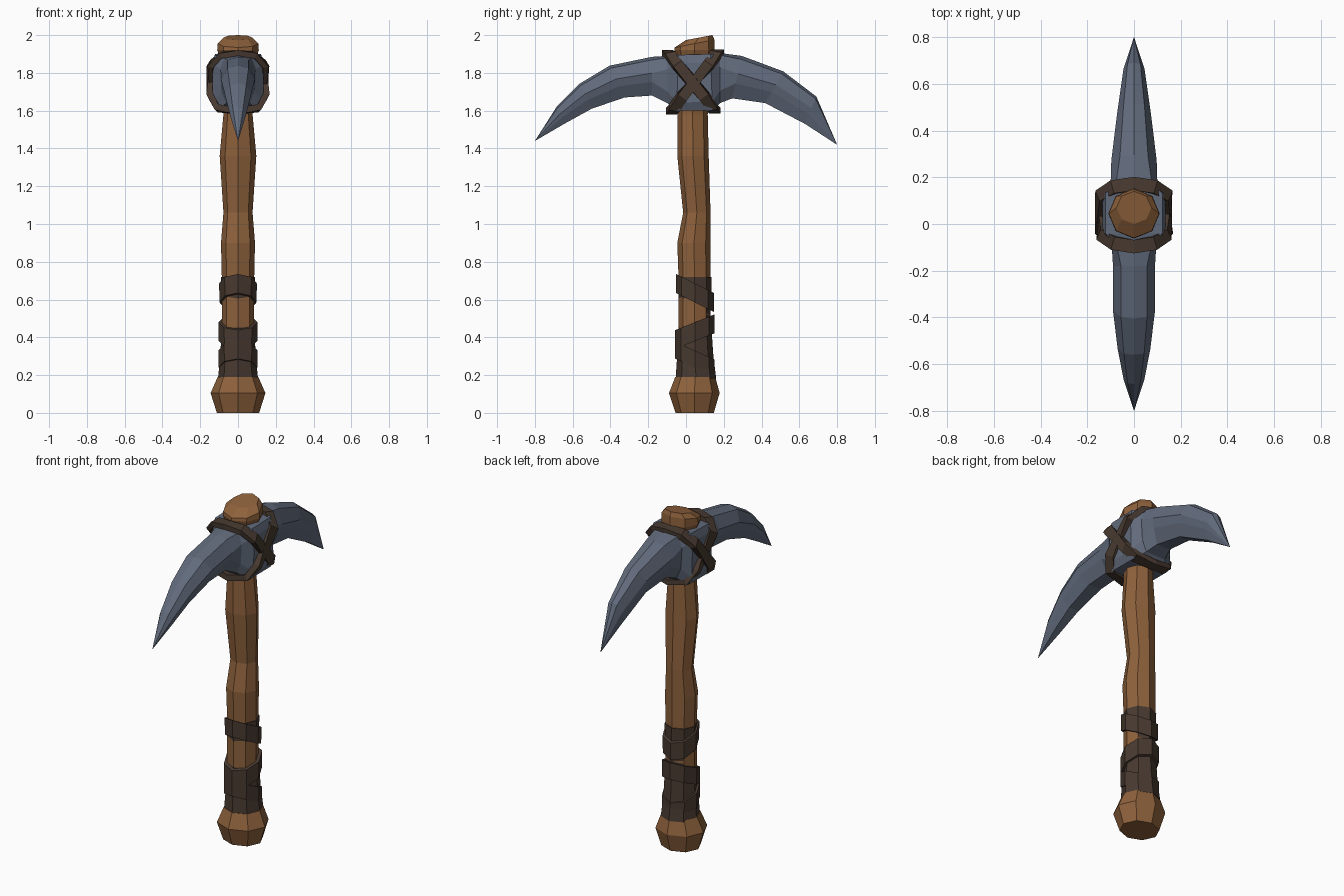
import bpy, bmesh, math
from mathutils import Vector

if "Cube" in bpy.data.objects:
    bpy.data.objects.remove(bpy.data.objects["Cube"])


def material(name, rgb):
    m = bpy.data.materials.new(name)
    m.diffuse_color = (*rgb, 1)
    m.use_nodes = True
    m.node_tree.nodes["Principled BSDF"].inputs["Base Color"].default_value = m.diffuse_color
    return m


WOOD = material("wood", (0.27, 0.12, 0.045))
SLATE = material("slate", (0.12, 0.145, 0.2))
LEATHER = material("leather", (0.065, 0.042, 0.03))


def loft(name, rings, mat, closed=False):
    """Skin equal-length rings of points; cap the ends or close the loop."""
    bm = bmesh.new()
    vs = [[bm.verts.new(p) for p in r] for r in rings]
    n, m = len(vs[0]), len(vs)
    for i in range(m if closed else m - 1):
        a, b = vs[i], vs[(i + 1) % m]
        for j in range(n):
            k = (j + 1) % n
            bm.faces.new((a[j], a[k], b[k], b[j]))
    if not closed:
        bm.faces.new(vs[0])
        bm.faces.new(vs[-1])
    bmesh.ops.remove_doubles(bm, verts=bm.verts[:], dist=0.0005)
    bmesh.ops.recalc_face_normals(bm, faces=bm.faces[:])
    me = bpy.data.meshes.new(name)
    bm.to_mesh(me)
    bm.free()
    me.materials.append(mat)
    ob = bpy.data.objects.new(name, me)
    bpy.context.collection.objects.link(ob)
    return ob


def ring(z, rx, y0, y1, slope=0.0, sides=8):
    """Oval ring around the shaft, spanning y0..y1 and tilted by slope."""
    out = []
    for i in range(sides):
        a = 2 * math.pi * i / sides
        dy = (y1 - y0) / 2 * math.sin(a)
        out.append((rx * math.cos(a), (y0 + y1) / 2 + dy, z + slope * dy))
    return out


# Wooden shaft with slanted top knob
loft("handle", [ring(*r) for r in (
    (0.15, 0.085, -0.04, 0.13), (0.73, 0.086, -0.04, 0.13),
    (0.90, 0.09, -0.046, 0.13), (1.06, 0.077, -0.015, 0.13),
    (1.36, 0.097, -0.046, 0.12), (1.58, 0.077, -0.045, 0.115),
    (1.88, 0.095, -0.05, 0.145), (1.92, 0.11, -0.062, 0.152),
    (1.955, 0.108, -0.06, 0.15, 0.2), (1.987, 0.075, 0.0, 0.14, 0.19))], WOOD)

# Flared pommel
loft("pommel", [ring(*r) for r in (
    (0.0, 0.112, -0.055, 0.147), (0.105, 0.145, -0.09, 0.178),
    (0.19, 0.108, -0.057, 0.155))], WOOD)

# Leather grip and its slanted wraps
loft("grip", [ring(*r) for r in (
    (0.18, 0.106, -0.055, 0.16), (0.30, 0.094, -0.047, 0.145),
    (0.52, 0.083, -0.037, 0.13), (0.72, 0.09, -0.044, 0.136))], LEATHER)
for i, (z, h, r, slope) in enumerate((
        (0.635, 0.05, 0.1, -0.5), (0.43, 0.05, 0.104, 0.4), (0.285, 0.045, 0.104, -0.45))):
    loft(f"grip_wrap_{i + 1}", [
        ring(z - h, r - 0.002, 0.047 - r, 0.047 + r, slope),
        ring(z + h, r, 0.047 - r, 0.047 + r, slope)], LEATHER)


# Pick head: stations of top point, bottom point, half width, boxiness
def section(yt, zt, yb, zb, w, box):
    def at(x, t):
        return (x * w, yt + (yb - yt) * t, zt + (zb - zt) * t)
    up, mid, low = 0.62 + 0.28 * box, 0.42 - 0.27 * box, 0.45 + 0.4 * box
    right = [at(up, 0.08 * (1 - box)), at(1, mid), at(1 - 0.15 * (1 - box), 0.65 + 0.2 * box), at(low, 1)]
    return [at(0, 0)] + right + [(-x, y, z) for x, y, z in reversed(right)]


loft("pick_head", [section(*s) for s in (
    (-0.80, 1.44, -0.799, 1.44, 0.0005, 0),
    (-0.685, 1.62, -0.645, 1.53, 0.044, 0),
    (-0.56, 1.745, -0.50, 1.61, 0.07, 0),
    (-0.405, 1.838, -0.325, 1.67, 0.09, 0),
    (-0.18, 1.885, -0.18, 1.68, 0.09, 0),
    (-0.10, 1.89, -0.10, 1.64, 0.095, 0.5),
    (-0.04, 1.895, -0.05, 1.60, 0.135, 1),
    (0.13, 1.90, 0.14, 1.60, 0.135, 1),
    (0.18, 1.905, 0.18, 1.64, 0.10, 0.5),
    (0.295, 1.89, 0.245, 1.665, 0.097, 0),
    (0.515, 1.808, 0.42, 1.64, 0.072, 0),
    (0.69, 1.675, 0.63, 1.53, 0.045, 0),
    (0.80, 1.42, 0.799, 1.42, 0.0005, 0))], SLATE)


# Leather straps: each loops over one blade, crosses both sides, goes under the other
def strap(name, side, lift, width=0.058, thick=0.03):
    half = [(0.0, -0.135, 1.905), (0.085, -0.12, 1.895), (0.138, -0.085, 1.845),
            (0.14, 0.06, 1.675), (0.105, 0.1, 1.615), (0.0, 0.115, 1.6)]
    pts = half + [(-x, y, z) for x, y, z in reversed(half[1:-1])]
    pts = [Vector((x, 0.038 + side * y, z)) for x, y, z in pts]
    rings, n = [], len(pts)
    for i, p in enumerate(pts):
        t = (pts[(i + 1) % n] - pts[i - 1]).normalized()
        out = Vector((p.x, 0, (p.z - 1.755) * 0.9))
        out = (out - t * out.dot(t)).normalized()
        b = t.cross(out) * width / 2
        hi, lo = out * (thick / 2 + lift), out * (-thick / 2)
        rings.append([p + b + hi, p - b + hi, p - b + lo, p + b + lo])
    loft(name, rings, LEATHER, closed=True)


strap("head_strap_front", 1, 0.0)
strap("head_strap_back", -1, 0.005)
